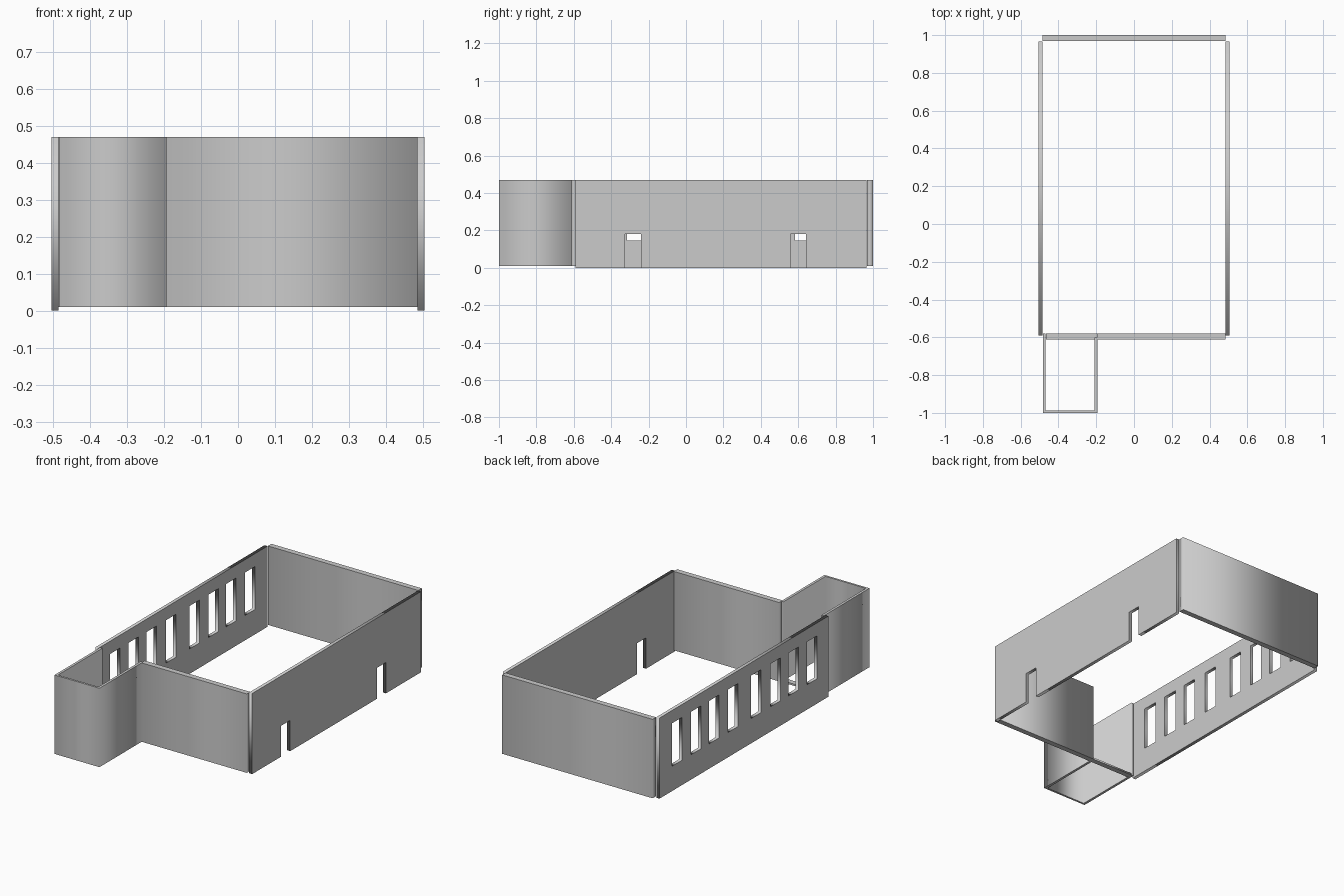
import bpy
from math import radians

if "Cube" in bpy.data.objects:
    bpy.data.objects.remove(bpy.data.objects["Cube"])

TOP = 0.47
BASE = 0.01
UPRIGHT = (radians(90), 0, radians(90))  # outline (y, z) extruded along x


def rect(a0, b0, a1, b1):
    return [(a0, b0), (a1, b0), (a1, b1), (a0, b1)]


def slab(name, outlines, depth, loc, rot=(0, 0, 0)):
    """Filled flat outline (extra outlines are holes) given a thickness."""
    cu = bpy.data.curves.new(name, 'CURVE')
    cu.dimensions = '2D'
    cu.fill_mode = 'BOTH'
    cu.extrude = depth / 2
    for pts in outlines:
        s = cu.splines.new('POLY')
        s.points.add(len(pts) - 1)
        for p, (a, b) in zip(s.points, pts):
            p.co = (a, b, 0, 1)
        s.use_cyclic_u = True
    ob = bpy.data.objects.new(name, cu)
    ob.location = loc
    ob.rotation_euler = rot
    bpy.context.collection.objects.link(ob)
    bpy.ops.object.select_all(action='DESELECT')
    ob.select_set(True)
    bpy.context.view_layer.objects.active = ob
    bpy.ops.object.convert(target='MESH')
    return ob


def box(name, x0, x1, y0, y1, z0, z1):
    return slab(name, [rect(x0, y0, x1, y1)], z1 - z0, (0, 0, (z0 + z1) / 2))


# Left wall with eight tall windows
centres = [-0.44, -0.27, -0.105, 0.075, 0.29, 0.465, 0.63, 0.805]
windows = [rect(c - 0.046, 0.145, c + 0.046, 0.395) for c in centres]
slab("left_wall", [rect(-0.59, 0, 0.965, TOP)] + windows, 0.02,
     (-0.495, 0, 0), UPRIGHT)

# Right wall with two doorways notched into the bottom edge
outline = [(-0.59, 0)]
for y0, y1 in [(-0.325, -0.24), (0.56, 0.642)]:
    outline += [(y0, 0), (y0, 0.18), (y1, 0.18), (y1, 0)]
outline += [(0.965, 0), (0.965, TOP), (-0.59, TOP)]
slab("right_wall", [outline], 0.02, (0.495, 0, 0), UPRIGHT)

# End walls; the front one stops at the annex opening
box("back_wall", -0.485, 0.485, 0.968, 1.0, BASE, TOP)
box("front_wall", -0.195, 0.485, -0.612, -0.58, BASE, TOP)
box("annex_threshold", -0.467, -0.195, -0.612, -0.58, BASE, 0.02)

# U-shaped annex wall, open towards the hall
annex = [(-0.483, -1.0), (-0.193, -1.0), (-0.193, -0.6), (-0.208, -0.6),
         (-0.208, -0.988), (-0.468, -0.988), (-0.468, -0.58), (-0.483, -0.58)]
slab("annex_wall", [annex], TOP - BASE, (0, 0, (TOP + BASE) / 2))
